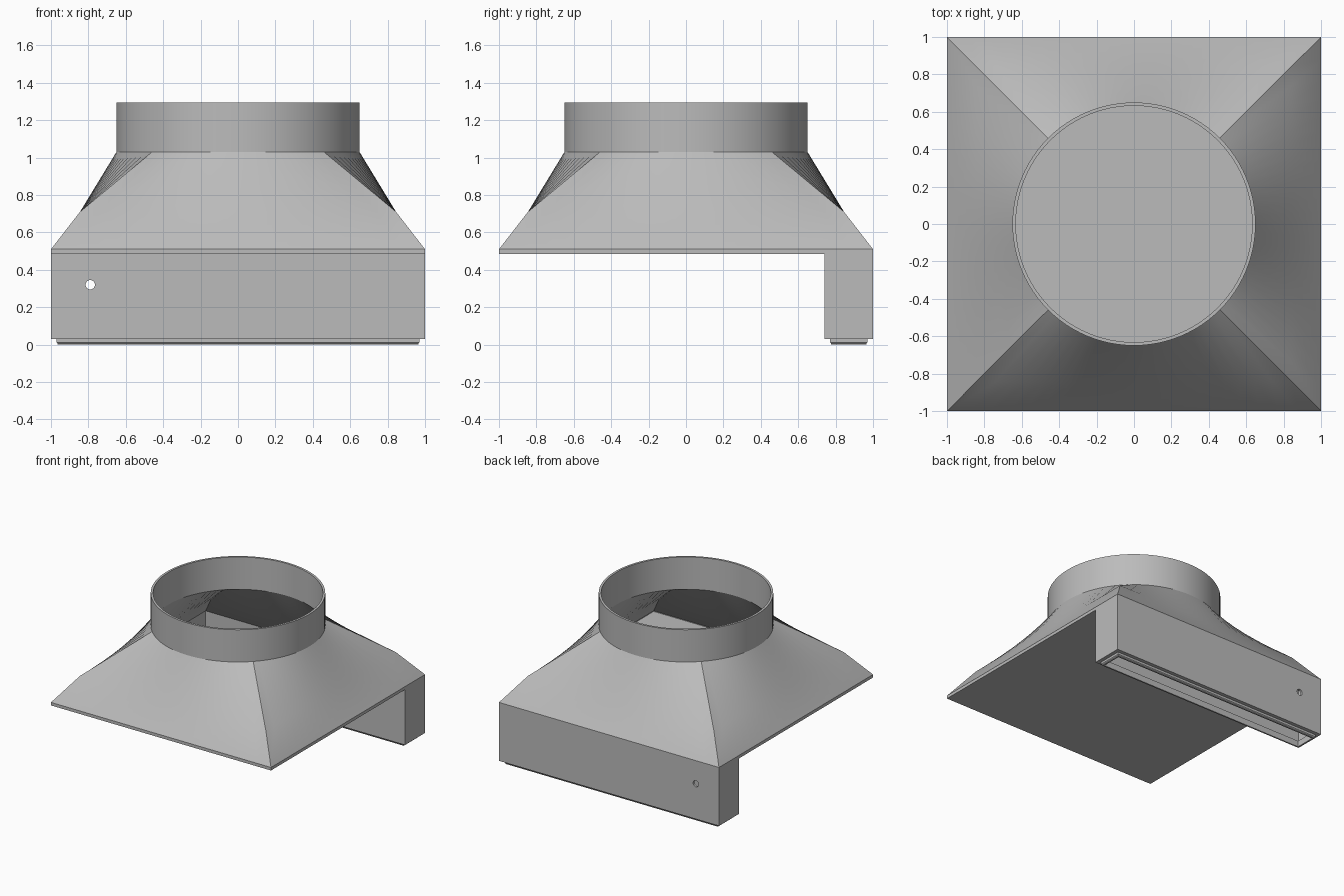
import bpy, bmesh, math

cube = bpy.data.objects.get("Cube")
if cube:
    bpy.data.objects.remove(cube, do_unlink=True)

grey = bpy.data.materials.new("duct_grey")
grey.use_nodes = True
colour = (0.5, 0.5, 0.5, 1)
grey.diffuse_color = colour
grey.node_tree.nodes["Principled BSDF"].inputs["Base Color"].default_value = colour

SEGMENTS = 96
BASE_Z, RIM_Z = 0.485, 0.51
WALL = 0.018


def ring(r, z, square):
    """Loop of points on a circle, or on a square of half width r."""
    points = []
    for i in range(SEGMENTS):
        a = 2 * math.pi * i / SEGMENTS
        c, s = math.cos(a), math.sin(a)
        k = r / max(abs(c), abs(s)) if square else r
        points.append((c * k, s * k, z))
    return points


def rect(inset, z, y0=0.74, y1=1.0):
    """Rectangle loop of the side outlet, moved inwards by inset."""
    x, a, b = 1 - inset, y0 + inset, y1 - inset
    return [(-x, a, z), (x, a, z), (x, b, z), (-x, b, z)]


def loft(name, loops):
    """Join successive loops into a closed tubular shell."""
    bm = bmesh.new()
    rows = [[bm.verts.new(p) for p in loop] for loop in loops]
    n = len(rows[0])
    for k, row in enumerate(rows):
        nxt = rows[(k + 1) % len(rows)]
        for i in range(n):
            j = (i + 1) % n
            bm.faces.new((row[i], row[j], nxt[j], nxt[i]))
    bmesh.ops.recalc_face_normals(bm, faces=bm.faces)
    mesh = bpy.data.meshes.new(name)
    bm.to_mesh(mesh)
    bm.free()
    mesh.materials.append(grey)
    obj = bpy.data.objects.new(name, mesh)
    bpy.context.collection.objects.link(obj)
    return obj


def activate(obj):
    bpy.ops.object.select_all(action='DESELECT')
    obj.select_set(True)
    bpy.context.view_layer.objects.active = obj


# Square-to-round hood with its round spigot, outside then inside
hood = loft("hood", [
    ring(1, BASE_Z, True),
    ring(1, RIM_Z, True),
    ring(0.845, 0.71, True),
    ring(0.65, 1.03, False),
    ring(0.65, 1.295, False),
    ring(0.65 - WALL, 1.295, False),
    ring(0.65 - WALL, 1.03, False),
    ring(0.845 - WALL, 0.70, True),
    ring(1 - WALL, RIM_Z, True),
    ring(1 - WALL, BASE_Z, True),
])
activate(hood)
bpy.ops.object.shade_smooth_by_angle(angle=math.radians(30))

# Floor closing the hood, leaving the slot over the outlet open
bpy.ops.mesh.primitive_cube_add(size=1)
floor = bpy.context.object
floor.name = "floor_plate"
half, back = 1 - WALL, 0.74 + WALL
floor.scale = (2 * half, back + half, 0.02)
floor.location = (0, (back - half) / 2, BASE_Z + 0.01)
bpy.ops.object.transform_apply(location=True, rotation=False, scale=True)
floor.data.materials.append(grey)

# Hollow flat outlet with a chamfered collar at its open bottom
outlet = loft("flat_outlet", [
    rect(0, BASE_Z),
    rect(0, 0.03),
    rect(0.03, 0.03),
    rect(0.03, 0.012),
    rect(0.036, 0.005),
    rect(0.036, 0),
    rect(0.048, 0),
    rect(0.048, 0.05),
    rect(WALL, 0.05),
    rect(WALL, BASE_Z),
])

# Round hole through both walls of the outlet
bpy.ops.mesh.primitive_cylinder_add(vertices=32, radius=0.025, depth=0.6,
                                    location=(-0.79, 0.87, 0.32),
                                    rotation=(math.pi / 2, 0, 0))
cutter = bpy.context.object
cutter.name = "hole_cutter"
cutter.hide_render = True
cut = outlet.modifiers.new("hole", 'BOOLEAN')
cut.operation = 'DIFFERENCE'
cut.solver = 'EXACT'
cut.object = cutter
activate(outlet)
bpy.ops.object.modifier_apply(modifier="hole")
bpy.data.objects.remove(cutter, do_unlink=True)
bpy.ops.object.shade_smooth_by_angle(angle=math.radians(30))
